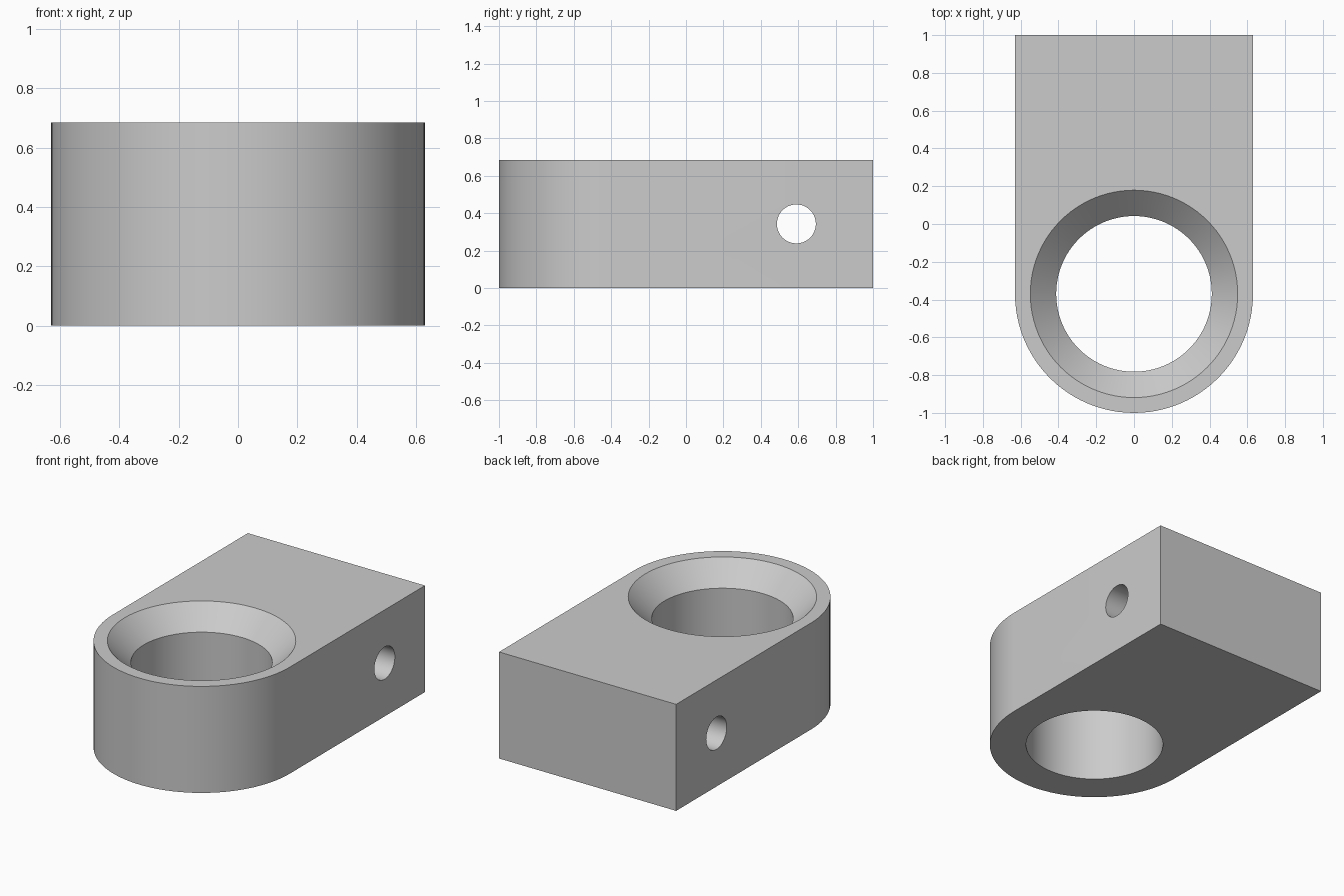
import bpy
import bmesh
from math import cos, sin, pi
from mathutils import Matrix, Vector

HALF_W, HEIGHT = 0.63, 0.685
BORE_Y, BORE_R, RIM_R = -0.37, 0.412, 0.549
PIN_Y, PIN_Z, PIN_R = 0.59, 0.343, 0.104
SEGMENTS = 96

cube = bpy.data.objects.get("Cube")
if cube:
    bpy.data.objects.remove(cube, do_unlink=True)

grey = bpy.data.materials.new("plain grey")
grey.use_nodes = True
colour = (0.6, 0.6, 0.6, 1)
grey.diffuse_color = colour
grey.node_tree.nodes["Principled BSDF"].inputs["Base Color"].default_value = colour


def add_object(name, bm):
    bmesh.ops.recalc_face_normals(bm, faces=bm.faces)
    mesh = bpy.data.meshes.new(name)
    bm.to_mesh(mesh)
    bm.free()
    mesh.materials.append(grey)
    obj = bpy.data.objects.new(name, mesh)
    bpy.context.collection.objects.link(obj)
    return obj


def add_turned_cutter(name, profile, matrix):
    """Closed solid turned around its own z axis from (radius, height) points."""
    bm = bmesh.new()
    rings = [[bm.verts.new((r * cos(2 * pi * i / SEGMENTS), r * sin(2 * pi * i / SEGMENTS), z))
              for i in range(SEGMENTS)] for r, z in profile]
    for low, high in zip(rings, rings[1:]):
        for i in range(SEGMENTS):
            j = (i + 1) % SEGMENTS
            bm.faces.new((low[i], low[j], high[j], high[i]))
    bm.faces.new(rings[0])
    bm.faces.new(rings[-1])
    bm.transform(matrix)
    return add_object(name, bm)


# Body: square back, half-round front, extruded upward
bm = bmesh.new()
half = SEGMENTS // 2
outline = [(-HALF_W, 1), *[(-HALF_W * cos(pi * i / half), BORE_Y - HALF_W * sin(pi * i / half))
                           for i in range(half + 1)], (HALF_W, 1)]
base = bm.faces.new([bm.verts.new((x, y, 0)) for x, y in outline])
extruded = bmesh.ops.extrude_face_region(bm, geom=[base], use_keep_orig=True)
bmesh.ops.translate(bm, vec=Vector((0, 0, HEIGHT)),
                    verts=[g for g in extruded["geom"] if isinstance(g, bmesh.types.BMVert)])
body = add_object("mounting_block", bm)

# Vertical bore with a 45 degree countersink, and a cross hole through the sides
depth = RIM_R - BORE_R
bore = add_turned_cutter("bore_cutter",
                         [(BORE_R, -0.1), (BORE_R, HEIGHT - depth), (RIM_R + 0.1, HEIGHT + 0.1)],
                         Matrix.Translation((0, BORE_Y, 0)))
pin = add_turned_cutter("cross_hole_cutter", [(PIN_R, -1), (PIN_R, 1)],
                        Matrix.Translation((0, PIN_Y, PIN_Z)) @ Matrix.Rotation(pi / 2, 4, "Y"))

bpy.ops.object.select_all(action="DESELECT")
body.select_set(True)
bpy.context.view_layer.objects.active = body
for cutter in (bore, pin):
    mod = body.modifiers.new(cutter.name, "BOOLEAN")
    mod.operation, mod.solver, mod.object = "DIFFERENCE", "EXACT", cutter
    bpy.ops.object.modifier_apply(modifier=mod.name)
    bpy.data.objects.remove(cutter, do_unlink=True)

# Smooth curved walls, crisp rims
bpy.ops.object.shade_smooth_by_angle(angle=pi / 6)
